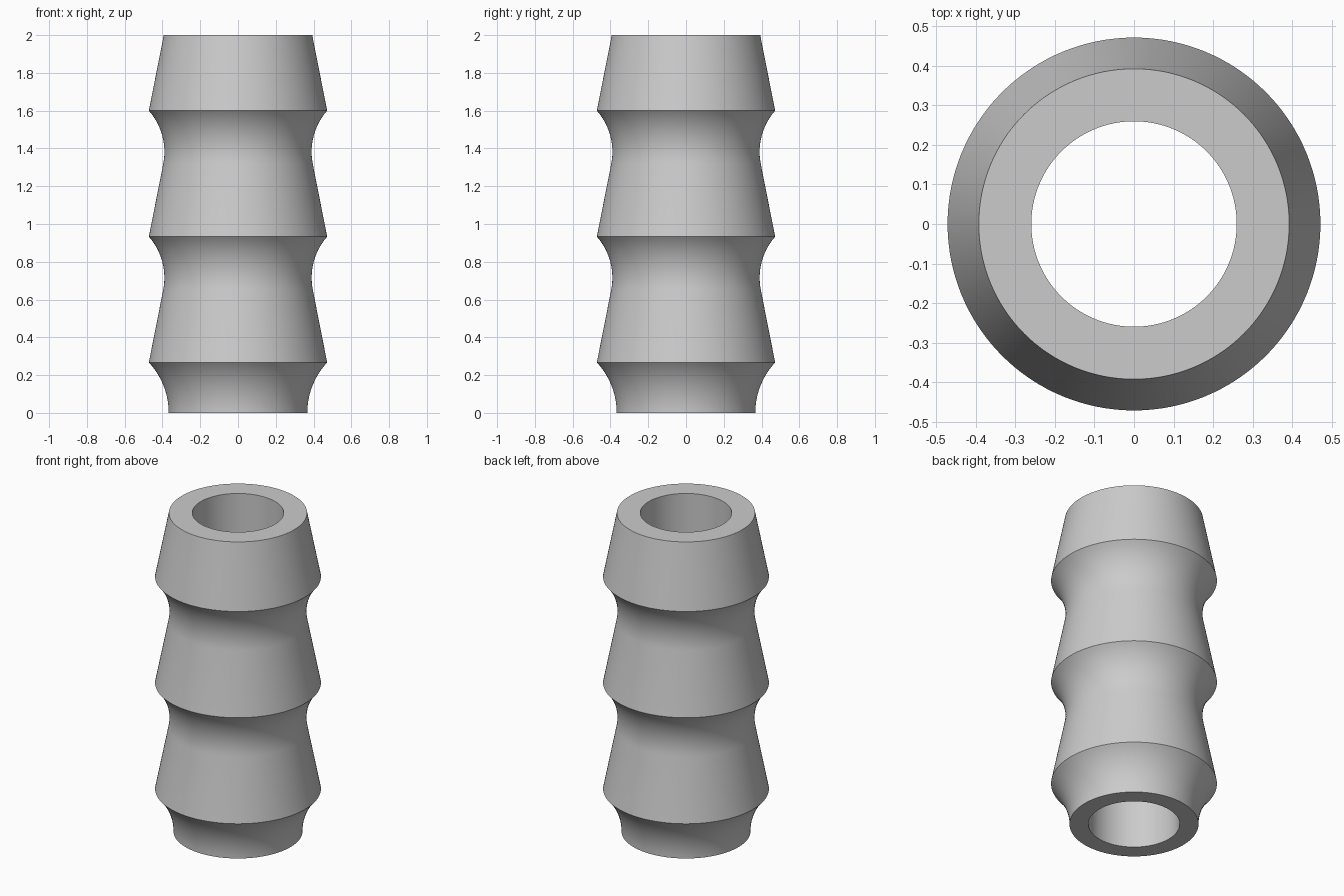
import bpy, bmesh, math

SEGMENTS = 128
LIP_R, BORE_R, TOP_R = 0.472, 0.26, 0.393
LIPS = (0.267, 0.933, 1.6)
TOP_Z = 2.0

cube = bpy.data.objects.get("Cube")
if cube:
    bpy.data.objects.remove(cube, do_unlink=True)

# Single grey material
grey = bpy.data.materials.new("plain grey")
grey.use_nodes = True
colour = (0.6, 0.6, 0.6, 1)
grey.diffuse_color = colour
grey.node_tree.nodes["Principled BSDF"].inputs["Base Color"].default_value = colour


def arc(cr, cz, radius, start, end, steps=14):
    """Profile points on an arc whose centre lies outside the part."""
    angles = [start + (end - start) * i / steps for i in range(steps + 1)]
    return [(cr - radius * math.cos(a), cz + radius * math.sin(a)) for a in angles]


# Foot: concave flare, vertical at the base
foot_r = 0.367
rise, run = LIPS[0], LIP_R - foot_r
radius = (rise ** 2 + run ** 2) / (2 * run)
profile = [(BORE_R, 0)]
profile += arc(foot_r + radius, 0, radius, 0, math.asin(rise / radius))

# Barbs: a cone above each lip, blending tangentially into the groove below the next
taper = math.atan((LIP_R - TOP_R) / (TOP_Z - LIPS[-1]))
sin_t, cos_t = math.sin(taper), math.cos(taper)
groove = 0.33
for low, high in zip(LIPS, LIPS[1:]):
    h = high - low
    along = h * cos_t - math.sqrt(2 * groove * h * sin_t - (h * sin_t) ** 2)
    cr = LIP_R - along * sin_t + groove * cos_t
    cz = low + along * cos_t + groove * sin_t
    end = math.asin((high - cz) / groove)
    profile += arc(cr, cz, groove, -taper, end)
profile += [(TOP_R, TOP_Z), (BORE_R, TOP_Z)]

# Revolve the closed profile around z
bm = bmesh.new()
verts = [bm.verts.new((r, 0, z)) for r, z in profile]
edges = [bm.edges.new((a, b)) for a, b in zip(verts, verts[1:] + verts[:1])]
bmesh.ops.spin(bm, geom=verts + edges, cent=(0, 0, 0), axis=(0, 0, 1),
               angle=math.tau, steps=SEGMENTS, use_merge=True)
bmesh.ops.remove_doubles(bm, verts=bm.verts, dist=1e-5)
bmesh.ops.recalc_face_normals(bm, faces=bm.faces)

mesh = bpy.data.meshes.new("barbed_sleeve")
bm.to_mesh(mesh)
bm.free()
mesh.materials.append(grey)
sleeve = bpy.data.objects.new("barbed_sleeve", mesh)
bpy.context.collection.objects.link(sleeve)

# Smooth sides with crisp lips and rims
bpy.ops.object.select_all(action="DESELECT")
sleeve.select_set(True)
bpy.context.view_layer.objects.active = sleeve
bpy.ops.object.shade_smooth_by_angle(angle=math.radians(30))
